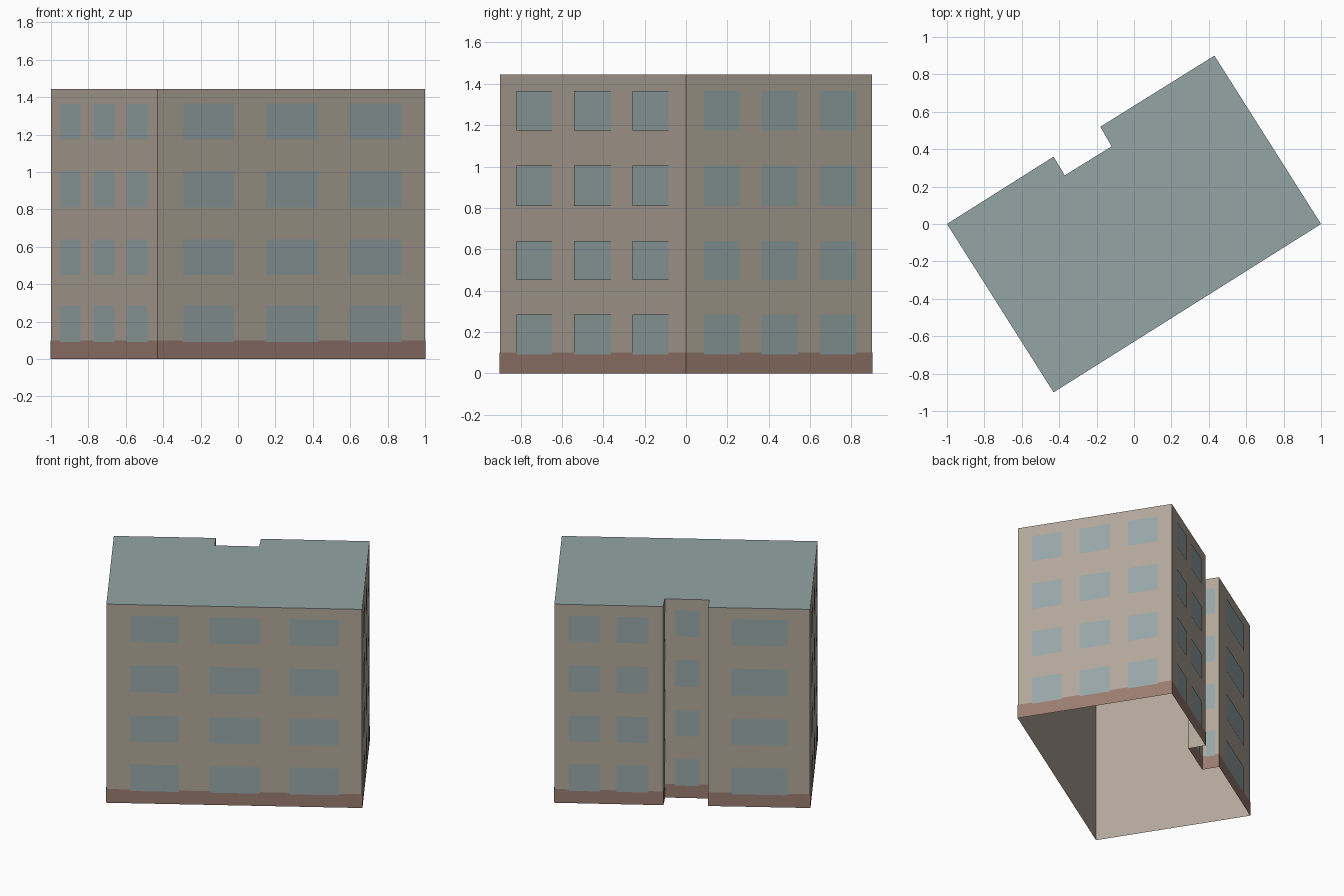
import bpy
from mathutils import Vector

cube = bpy.data.objects.get("Cube")
if cube:
    bpy.data.objects.remove(cube, do_unlink=True)


def srgb_material(name, rgb):
    linear = [((c / 255 + 0.055) / 1.055) ** 2.4 for c in rgb] + [1.0]
    mat = bpy.data.materials.new(name)
    mat.use_nodes = True
    mat.diffuse_color = linear
    bsdf = mat.node_tree.nodes["Principled BSDF"]
    bsdf.inputs["Base Color"].default_value = linear
    bsdf.inputs["Roughness"].default_value = 0.9
    return mat


plaster = srgb_material("plaster", (178, 167, 154))
plinth = srgb_material("brown plinth", (154, 124, 112))
glass = srgb_material("window glass", (152, 167, 169))
roofing = srgb_material("grey roof", (147, 165, 163))

HEIGHT = 1.445
PLINTH_TOP = 0.1
FLOORS = [(0.09, 0.285), (0.45, 0.64), (0.81, 1.005), (1.175, 1.365)]

# Footprint corners, anticlockwise, with the window spans of the wall that starts there
TRIPLE = [(0.093, 0.285), (0.403, 0.6), (0.717, 0.91)]
SINGLE = [(0.23, 0.78)]
WALLS = [
    ((-1.0, 0.0), TRIPLE),
    ((-0.43, -0.9), TRIPLE),
    ((1.0, 0.0), TRIPLE),
    ((0.43, 0.9), [(0.136, 0.42), (0.573, 0.864)]),
    ((-0.18, 0.52), SINGLE),
    ((-0.12, 0.415), SINGLE),
    ((-0.37, 0.26), SINGLE),
    ((-0.43, 0.36), SINGLE),
]


def add_object(name, quads, mat):
    verts = [v for quad in quads for v in quad]
    faces, start = [], 0
    for quad in quads:
        faces.append(range(start, start + len(quad)))
        start += len(quad)
    mesh = bpy.data.meshes.new(name)
    mesh.from_pydata(verts, [], [list(f) for f in faces])
    mesh.materials.append(mat)
    obj = bpy.data.objects.new(name, mesh)
    bpy.context.collection.objects.link(obj)
    return obj


def wall_panel(a, b, low, high, offset=0.0, overlap=0.0):
    """Upright rectangle from a to b, pushed outward by offset."""
    along = (b - a).normalized()
    out = Vector((along.y, -along.x)) * offset
    p, q = a - along * overlap + out, b + along * overlap + out
    return [(p.x, p.y, low), (q.x, q.y, low), (q.x, q.y, high), (p.x, p.y, high)]


corners = [Vector(point) for point, spans in WALLS]
walls, base, windows = [], [], []
for i, (point, spans) in enumerate(WALLS):
    a, b = corners[i], corners[(i + 1) % len(corners)]
    walls.append(wall_panel(a, b, 0, HEIGHT))
    base.append(wall_panel(a, b, 0, PLINTH_TOP, 0.002, 0.002))
    for low, high in FLOORS:
        for start, end in spans:
            windows.append(wall_panel(a.lerp(b, start), a.lerp(b, end), low, high, 0.004))

# Open-bottomed shell with thin plinth and window plates
add_object("outer_walls", walls, plaster)
add_object("plinth_band", base, plinth)
add_object("windows", windows, glass)

# Flat roof
add_object("roof", [[(c.x, c.y, HEIGHT) for c in corners]], roofing)
